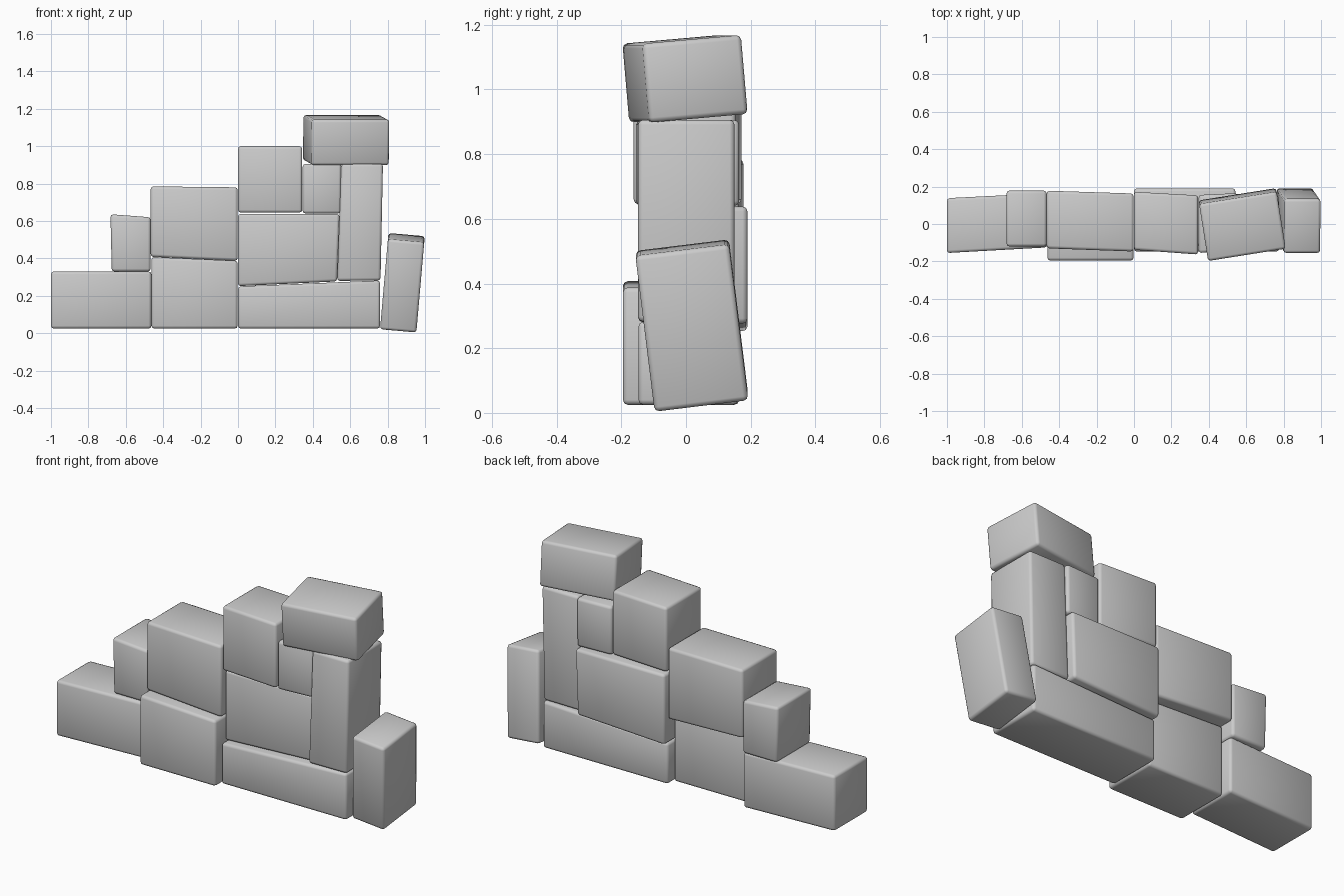
import bpy, bmesh
from math import radians

if "Cube" in bpy.data.objects:
    bpy.data.objects.remove(bpy.data.objects["Cube"])


def finish(name, bm):
    """Turn a bmesh into a stone with softly worn edges."""
    bmesh.ops.recalc_face_normals(bm, faces=bm.faces)
    bmesh.ops.bevel(bm, geom=list(bm.edges), offset=0.015, segments=2,
                    profile=0.5, affect='EDGES', clamp_overlap=True)
    for f in bm.faces:
        f.smooth = True
    me = bpy.data.meshes.new(name)
    bm.to_mesh(me)
    bm.free()
    ob = bpy.data.objects.new(name, me)
    bpy.context.collection.objects.link(ob)
    return ob


def wall_stone(name, quad, left, right):
    """Front outline (bl, br, tr, tl) with (front, back) depth at each end."""
    bm = bmesh.new()
    ends = (left, right, right, left)
    f = [bm.verts.new((x, e[0], z)) for (x, z), e in zip(quad, ends)]
    b = [bm.verts.new((x, e[1], z)) for (x, z), e in zip(quad, ends)]
    bm.faces.new(f)
    bm.faces.new(b[::-1])
    for i in range(4):
        j = (i + 1) % 4
        bm.faces.new((f[i], b[i], b[j], f[j]))
    return finish(name, bm)


def loose_stone(name, size, loc, rot):
    """Box turned about its centre."""
    bm = bmesh.new()
    bmesh.ops.create_cube(bm, size=1)
    bmesh.ops.scale(bm, vec=size, verts=bm.verts)
    ob = finish(name, bm)
    ob.location = loc
    ob.rotation_euler = [radians(a) for a in rot]
    return ob


# Bottom course
wall_stone("base_stone_left", [(-1, .025), (-.463, .025), (-.463, .33), (-1, .33)],
           (-.155, .138), (-.125, .165))
wall_stone("base_stone_middle", [(-.463, .025), (-.002, .025), (-.002, .387), (-.463, .408)],
           (-.195, .11), (-.195, .11))
wall_stone("base_stone_right", [(0, .025), (.76, .025), (.76, .282), (0, .25)],
           (-.147, .16), (-.147, .16))

# Second course
wall_stone("step_stone_small", [(-.675, .33), (-.467, .33), (-.467, .62), (-.682, .636)],
           (-.12, .178), (-.12, .178))
wall_stone("step_stone_large", [(-.467, .409), (-.002, .387), (-.002, .78), (-.467, .785)],
           (-.13, .178), (-.147, .163))
wall_stone("middle_stone", [(0, .252), (.53, .277), (.543, .638), (0, .638)],
           (-.115, .19), (-.115, .19))
wall_stone("tall_stone", [(.53, .28), (.762, .282), (.775, .906), (.552, .906)],
           (-.148, .15), (-.148, .15))

# Upper course
wall_stone("upper_stone_left", [(0, .645), (.343, .645), (.343, 1.0), (0, 1.0)],
           (-.138, .172), (-.163, .153))
wall_stone("upper_stone_small", [(.346, .64), (.55, .64), (.553, .906), (.346, .906)],
           (-.155, .155), (-.14, .165))

# Tilted stones: cap and leaning end piece
loose_stone("cap_stone", (.42, .31, .245), (.578, -.003, 1.033), (5, 0, 9))
loose_stone("leaning_stone", (.195, .292, .488), (.879, .018, .27), (7, 5, 0))
